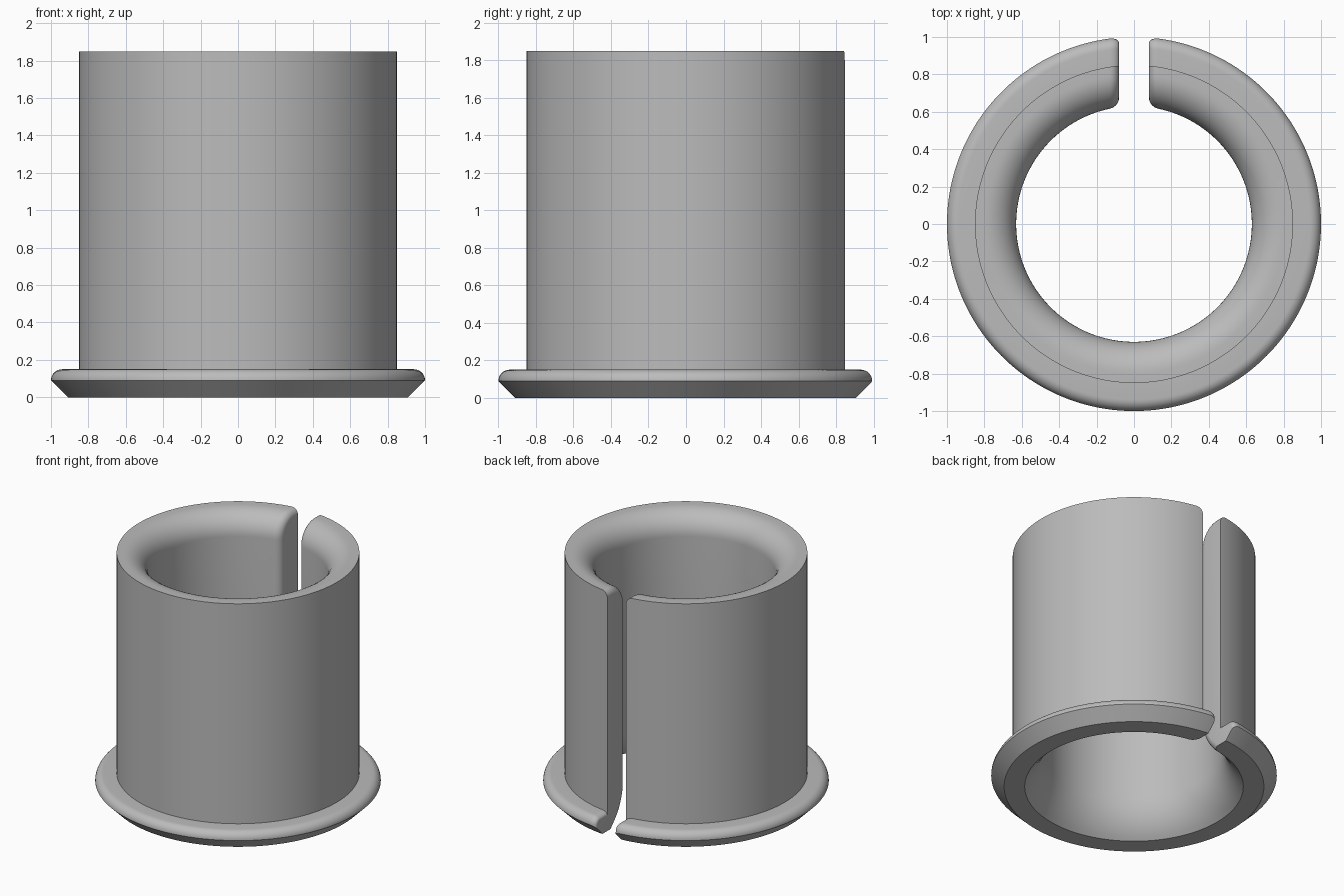
import bpy, bmesh
from math import sin, cos, asin, pi, radians

cube = bpy.data.objects.get("Cube")
if cube:
    bpy.data.objects.remove(cube, do_unlink=True)

BORE, WALL, TOP = 0.63, 0.85, 1.85      # bore radius, tube radius, height
GAP, FILLET = 0.08, 0.05                # half slot width, slot edge rounding
SEGMENTS, STEPS = 160, 8

# Cross-section: radius, height and the direction slot rounding pulls each point
profile = []


def add(r, z, dr=0.0, dz=0.0):
    profile.append((r, z, dr, dz))


def arc(cr, cz, radius, start, end, steps, pull=1.0):
    for i in range(steps + 1):
        a = radians(start + (end - start) * i / steps)
        add(cr + radius * cos(a), cz + radius * sin(a), -pull * cos(a), -pull * sin(a))


# Flange: flat underside, chamfer, rounded rim, flat top
add(0.91, 0)
add(1.0, 0.09, -0.6, -0.57)
arc(0.94, 0.09, 0.06, 0, 90, 8, 0.6)
del profile[2]
add(WALL, 0.15, 0, -0.6)
# Tube: outer wall, rounded top lip, bore, flared bottom mouth
add(WALL, TOP, 0, -1)
arc(BORE + 0.17, TOP - 0.17, 0.17, 90, 180, 12)
arc(BORE + 0.4, 0.30, 0.4, 180, 228.6, 10)
profile[-1] = (profile[-1][0], 0, 1.3, 0)

bm = bmesh.new()


def ring(offset, inset, turn):
    """One section, parallel to the slot at turn 0 and 1, swept around between."""
    verts = []
    for r, z, dr, dz in profile:
        r, z = r + dr * inset, z + dz * inset
        start = asin(offset / r)
        a = start + (2 * pi - 2 * start) * turn
        verts.append(bm.verts.new((r * sin(a), r * cos(a), z)))
    return verts


# Rounded slot edge, sweep around the body, rounded slot edge
edge = []
for i in range(STEPS):
    t = pi / 2 * i / STEPS
    edge.append((GAP + FILLET * (1 - cos(t)), FILLET * (1 - sin(t))))
rings = [ring(x, d, 0) for x, d in edge]
rings += [ring(GAP + FILLET, 0, i / SEGMENTS) for i in range(SEGMENTS + 1)]
rings += [ring(x, d, 1) for x, d in reversed(edge)]

count = len(profile)
for a, b in zip(rings, rings[1:]):
    for i in range(count):
        j = (i + 1) % count
        bm.faces.new((a[i], a[j], b[j], b[i]))
# Flat slot walls
bm.faces.new(rings[0])
bm.faces.new(rings[-1])
bmesh.ops.recalc_face_normals(bm, faces=bm.faces)

mesh = bpy.data.meshes.new("split_flanged_bushing")
bm.to_mesh(mesh)
bm.free()
bushing = bpy.data.objects.new("split_flanged_bushing", mesh)
bpy.context.collection.objects.link(bushing)

# Plain grey material
grey = bpy.data.materials.new("plain_grey")
grey.use_nodes = True
colour = (0.5, 0.5, 0.5, 1)
grey.diffuse_color = colour
for node in grey.node_tree.nodes:
    if node.type == "BSDF_PRINCIPLED":
        node.inputs["Base Color"].default_value = colour
mesh.materials.append(grey)

bpy.ops.object.select_all(action="DESELECT")
bushing.select_set(True)
bpy.context.view_layer.objects.active = bushing
bpy.ops.object.shade_smooth_by_angle(angle=radians(30))
